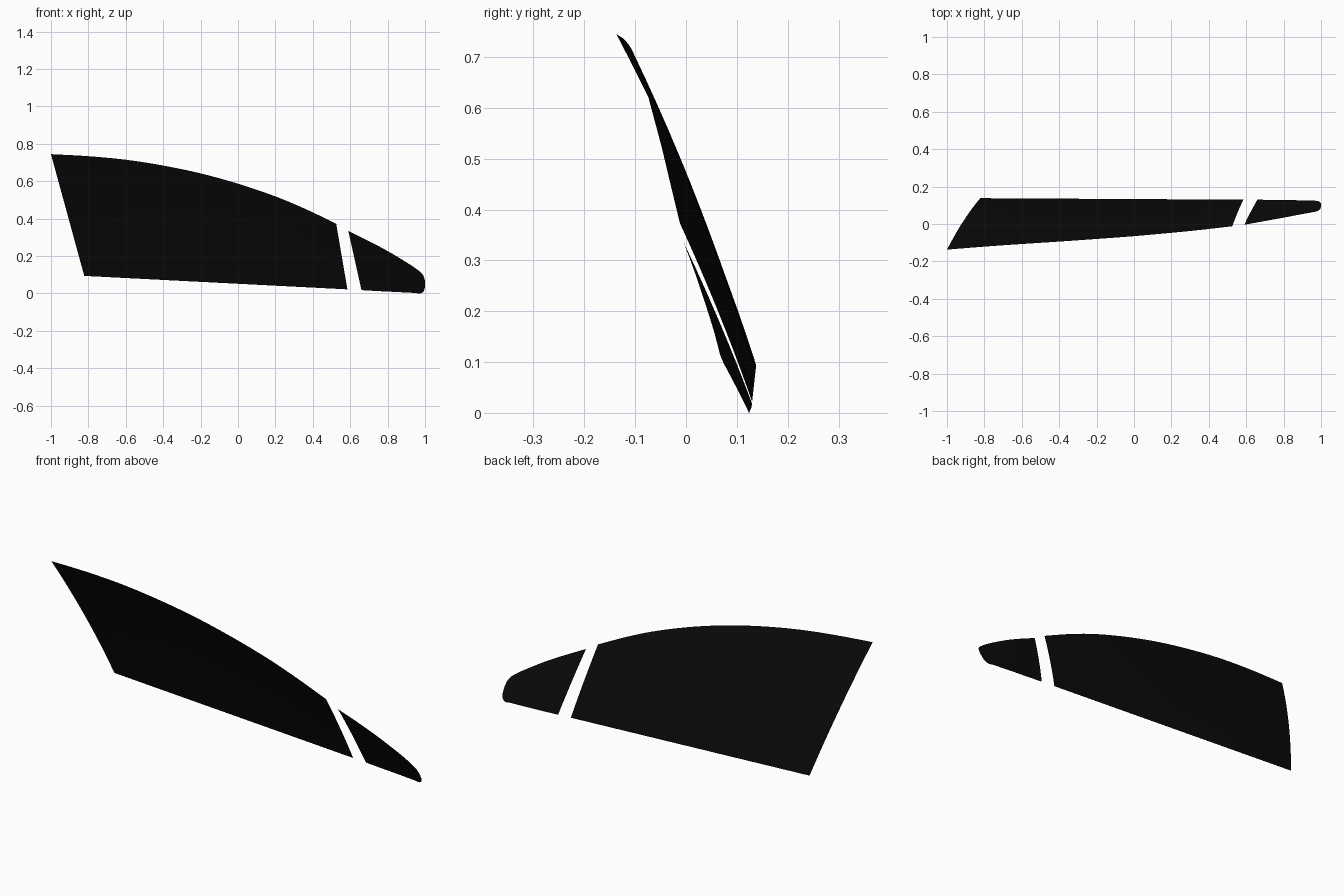
import bpy
from mathutils import Vector

if "Cube" in bpy.data.objects:
    bpy.data.objects.remove(bpy.data.objects["Cube"])

glass = bpy.data.materials.new("dark_glass")
glass.diffuse_color = (0.003, 0.003, 0.003, 1)
glass.use_nodes = True
glass.node_tree.nodes["Principled BSDF"].inputs["Base Color"].default_value = glass.diffuse_color


def smooth_rail(pts, sub):
    """Catmull-Rom curve through the given points."""
    p = [Vector(q) for q in pts]
    p = [2 * p[0] - p[1]] + p + [2 * p[-1] - p[-2]]
    out = []
    for i in range(1, len(p) - 2):
        a, b, c, d = p[i - 1:i + 3]
        for k in range(sub):
            t = k / sub
            out.append(0.5 * (2 * b + (c - a) * t + (2 * a - 5 * b + 4 * c - d) * t * t
                              + (3 * b - a - 3 * c + d) * t ** 3))
    return out + [p[-2]]


def curved_pane(name, bottom, top, rows=12):
    """Sheet lofted between two rails, bowed outward (+y)."""
    verts, faces = [], []
    for b, t in zip(bottom, top):
        bow = 0.16 * (t.z - b.z) ** 2
        for j in range(rows + 1):
            v = j / rows
            p = b.lerp(t, v)
            p.y += bow * v * (1 - v)
            verts.append(p)
    n = rows + 1
    for i in range(len(top) - 1):
        for j in range(rows):
            a = i * n + j
            faces.append((a, a + 1, a + n + 1, a + n))
    me = bpy.data.meshes.new(name)
    me.from_pydata([tuple(v) for v in verts], [], faces)
    me.polygons.foreach_set("use_smooth", [True] * len(faces))
    me.materials.append(glass)
    ob = bpy.data.objects.new(name, me)
    bpy.context.collection.objects.link(ob)
    return ob


# Large door window
top = smooth_rail([(-1, -.137, .745), (-.8, -.121, .734), (-.6, -.107, .715),
                   (-.4, -.094, .684), (-.2, -.08, .642), (0, -.065, .587),
                   (.2, -.047, .519), (.36, -.031, .452), (.525, -.012, .373)], 5)
ends = [Vector((-.822, .138, .094)), Vector((.585, .13, .022))]
bottom = [ends[0].lerp(ends[1], i / (len(top) - 1)) for i in range(len(top))]
curved_pane("main_window", bottom, top)

# Small quarter window with a rounded tip
top = smooth_rail([(.59, -.004, .334), (.7, .016, .28), (.8, .034, .227), (.9, .053, .167),
                   (.95, .062, .134), (.978, .068, .112), (.993, .077, .092),
                   (1, .092, .065)], 4)
bottom = smooth_rail([(.66, .13, .018), (.745, .129, .013), (.825, .128, .009),
                      (.905, .126, .005), (.945, .125, .003), (.975, .124, 0),
                      (.993, .119, .012), (1, .108, .036)], 4)
curved_pane("quarter_window", bottom, top)
